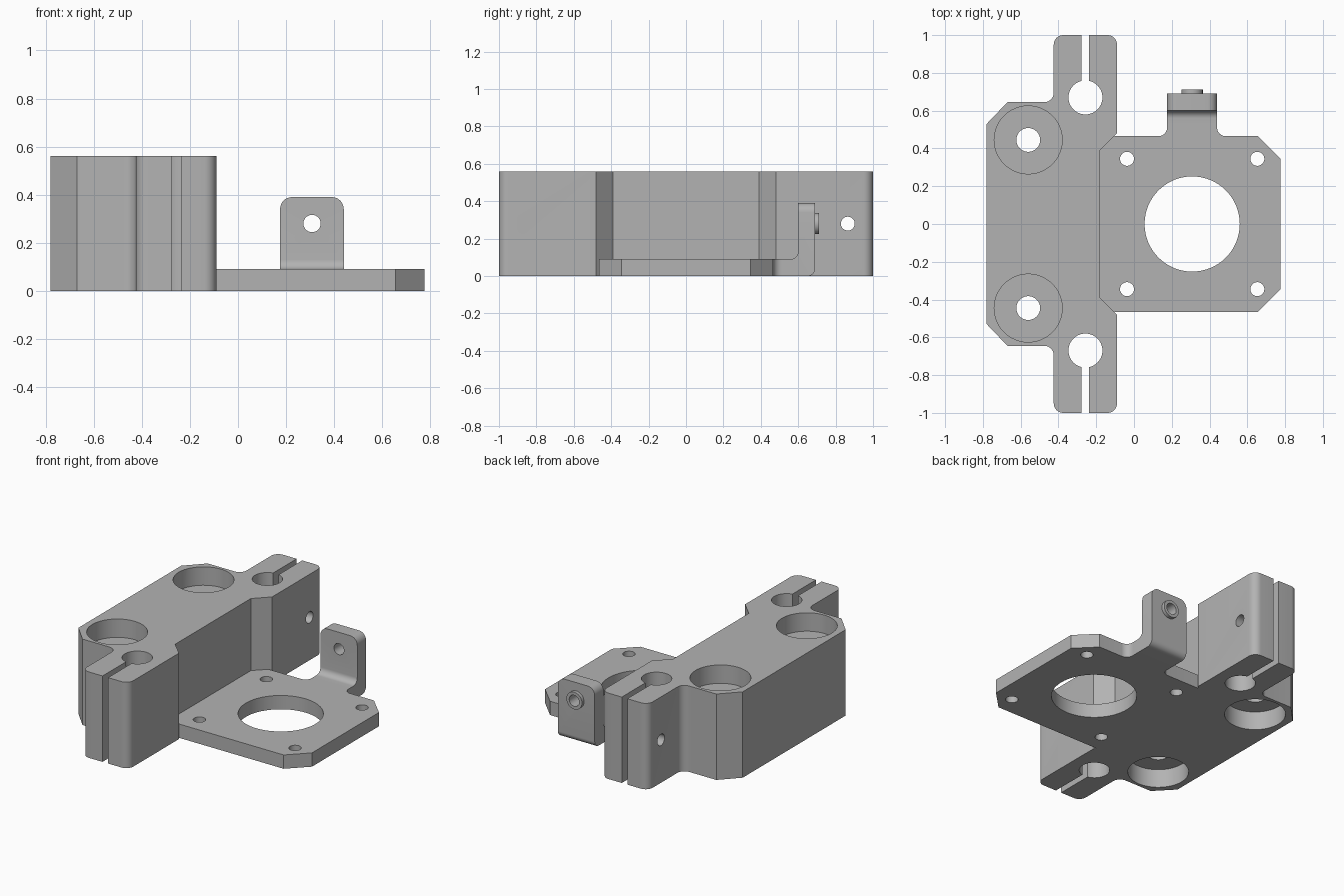
import bpy
import bmesh
from math import radians, sin, cos, asin, pi
from mathutils import Vector, Matrix

if "Cube" in bpy.data.objects:
    bpy.data.objects.remove(bpy.data.objects["Cube"], do_unlink=True)

grey = bpy.data.materials.new("plain_grey")
grey.use_nodes = True
COLOUR = (0.45, 0.45, 0.45, 1)
grey.diffuse_color = COLOUR
grey.node_tree.nodes["Principled BSDF"].inputs["Base Color"].default_value = COLOUR

# Directions for extrusions: profile axes -> world axes
ALONG_Z = Matrix.Identity(4)
ALONG_X = Matrix(((0, 0, 1, 0), (1, 0, 0, 0), (0, 1, 0, 0), (0, 0, 0, 1)))
ALONG_Y = Matrix(((0, 1, 0, 0), (0, 0, 1, 0), (1, 0, 0, 0), (0, 0, 0, 1)))


def rounded(corners, steps=8):
    """Outline from (a, b) or (a, b, radius) corners, filleting those with a radius."""
    out = []
    for i, c in enumerate(corners):
        p = Vector(c[:2])
        if len(c) == 2:
            out.append(p)
            continue
        u = (Vector(corners[i - 1][:2]) - p).normalized()
        v = (Vector(corners[(i + 1) % len(corners)][:2]) - p).normalized()
        r = c[2]
        # right-angled fillet between the two sides
        for k in range(steps + 1):
            t = k / steps * pi / 2
            out.append(p + u * r * (1 - sin(t)) + v * r * (1 - cos(t)))
    return out


def prism(name, outline, low, high, matrix=ALONG_Z):
    bm = bmesh.new()
    face = bm.faces.new([bm.verts.new((p[0], p[1], low)) for p in outline])
    ext = bmesh.ops.extrude_face_region(bm, geom=[face])
    bmesh.ops.translate(bm, vec=(0, 0, high - low),
                        verts=[g for g in ext["geom"] if isinstance(g, bmesh.types.BMVert)])
    bm.transform(matrix)
    bmesh.ops.recalc_face_normals(bm, faces=bm.faces)
    mesh = bpy.data.meshes.new(name)
    bm.to_mesh(mesh)
    bm.free()
    mesh.materials.append(grey)
    ob = bpy.data.objects.new(name, mesh)
    bpy.context.collection.objects.link(ob)
    return ob


def cylinder(name, a, b, r, low, high, matrix=ALONG_Z, sides=48):
    ring = [(a + r * cos(2 * pi * k / sides), b + r * sin(2 * pi * k / sides))
            for k in range(sides)]
    return prism(name, ring, low, high, matrix)


def drill(ob, cutters):
    for cutter in cutters:
        cutter.hide_render = True
        mod = ob.modifiers.new("cut", "BOOLEAN")
        mod.operation = "DIFFERENCE"
        mod.solver = "EXACT"
        mod.object = cutter
    graph = bpy.context.evaluated_depsgraph_get()
    mesh = bpy.data.meshes.new_from_object(ob.evaluated_get(graph))
    ob.modifiers.clear()
    ob.data = mesh
    for cutter in cutters:
        bpy.data.objects.remove(cutter, do_unlink=True)


# Bearing block: half outline with a split rod clamp, mirrored front to back
HEIGHT = 0.56
rod_x, rod_y, rod_r, slot = -0.257, 0.67, 0.09, 0.02
start = pi / 2 - asin(slot / rod_r)
sweep = 2 * start + pi - 2 * start + 2 * (start - pi / 2) + pi
keyhole = [(rod_x + rod_r * cos(start - sweep * k / 40),
            rod_y + rod_r * sin(start - sweep * k / 40)) for k in range(41)]
half = rounded([(-0.18, 0.39), (-0.09, 0.48), (-0.09, 1, 0.05), (rod_x + slot, 1)]
               + keyhole
               + [(rod_x - slot, 1), (-0.425, 1, 0.05), (-0.425, 0.645, 0.05),
                  (-0.67, 0.645), (-0.78, 0.53)])
block = prism("bearing_block", half + [Vector((p.x, -p.y)) for p in reversed(half)], 0, HEIGHT)
cuts = []
for s in (-1, 1):
    y = s * 0.445
    cuts += [cylinder("shaft_hole", -0.56, y, 0.063, -0.1, 0.7),
             cylinder("upper_pocket", -0.56, y, 0.18, HEIGHT - 0.12, 0.7),
             cylinder("lower_pocket", -0.56, y, 0.18, -0.1, 0.12),
             cylinder("clamp_hole", s * 0.865, 0.28, 0.037, -0.6, 0.1, ALONG_X)]
drill(block, cuts)

# Motor plate with a filleted stub for the tab
THICK = 0.09
plate = prism("motor_plate", rounded([
    (-0.18, -0.39), (-0.105, -0.465), (0.655, -0.465), (0.775, -0.345),
    (0.775, 0.345), (0.655, 0.465), (0.44, 0.465, 0.045), (0.44, 0.52),
    (0.175, 0.52), (0.175, 0.465, 0.045), (-0.105, 0.465), (-0.18, 0.39)]), 0, THICK)
cx = 0.308
cuts = [cylinder("motor_opening", cx, 0, 0.252, -0.1, 0.2, sides=64)]
for sx in (-1, 1):
    for sy in (-1, 1):
        cuts.append(cylinder("screw_hole", cx + sx * 0.345, sy * 0.345, 0.037, -0.1, 0.2))
drill(plate, cuts)

# Upright tab: bent strip with rounded top corners
TOP = 0.39
tab = prism("upright_tab", rounded([
    (0.52, 0), (0.69, 0, 0.04), (0.69, TOP), (0.60, TOP),
    (0.60, THICK, 0.04), (0.52, THICK)]), 0.175, 0.44, ALONG_X)
bm = bmesh.new()
bm.from_mesh(tab.data)
corners = [e for e in bm.edges
           if all(abs(v.co.z - TOP) < 1e-4 for v in e.verts)
           and abs(e.verts[0].co.x - e.verts[1].co.x) < 1e-4]
bmesh.ops.bevel(bm, geom=corners, offset=0.05, offset_type="OFFSET",
                segments=8, profile=0.5, affect="EDGES")
bm.to_mesh(tab.data)
bm.free()
drill(tab, [cylinder("tab_hole", 0.28, cx, 0.036, 0.5, 0.8, ALONG_Y)])

# Raised ring on the back of the tab
boss = cylinder("tab_ring", 0.28, cx, 0.056, 0.69, 0.712, ALONG_Y)
drill(boss, [cylinder("ring_hole", 0.28, cx, 0.036, 0.6, 0.8, ALONG_Y)])

# Smooth shading on the curved walls only
bpy.ops.object.select_all(action="DESELECT")
for ob in (block, plate, tab, boss):
    ob.select_set(True)
bpy.context.view_layer.objects.active = block
bpy.ops.object.shade_smooth_by_angle(angle=radians(30))
